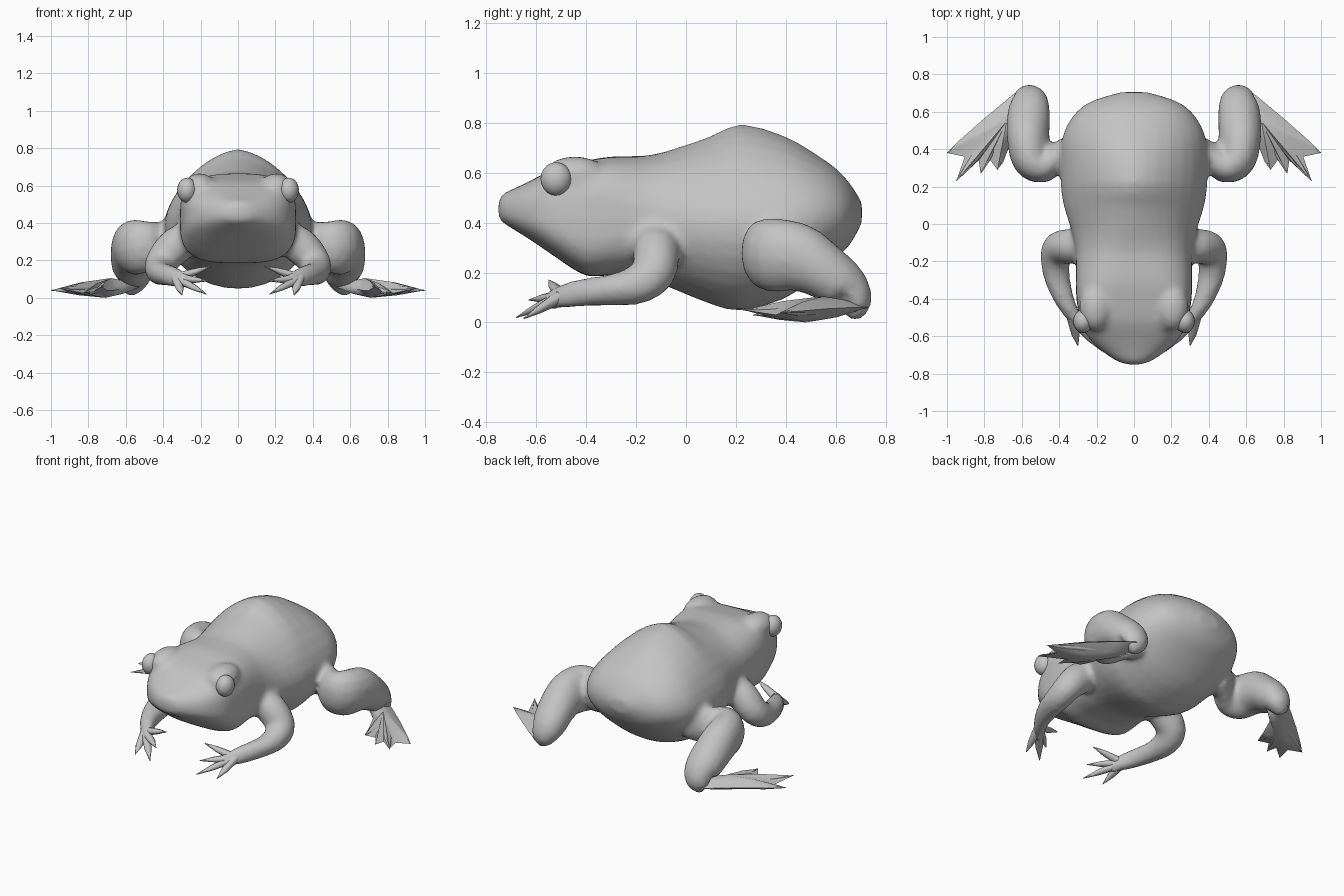
import bpy, bmesh, math
from mathutils import Vector

if "Cube" in bpy.data.objects:
    bpy.data.objects.remove(bpy.data.objects["Cube"])

skin = bpy.data.materials.new("grey_skin")
skin.diffuse_color = (0.55, 0.55, 0.55, 1)
skin.use_nodes = True
skin.node_tree.nodes["Principled BSDF"].inputs["Base Color"].default_value = skin.diffuse_color


def finish(name, bm, mirror=False, angle=60):
    bmesh.ops.remove_doubles(bm, verts=bm.verts, dist=1e-5)
    bmesh.ops.recalc_face_normals(bm, faces=bm.faces)
    me = bpy.data.meshes.new(name)
    bm.to_mesh(me)
    bm.free()
    me.materials.append(skin)
    ob = bpy.data.objects.new(name, me)
    bpy.context.collection.objects.link(ob)
    bpy.ops.object.select_all(action='DESELECT')
    ob.select_set(True)
    bpy.context.view_layer.objects.active = ob
    bpy.ops.object.shade_smooth_by_angle(angle=math.radians(angle))
    if mirror:
        ob.modifiers.new("mirror", 'MIRROR')
    return ob


def skin_rings(bm, rings):
    """Bridge consecutive rings of points and cap both ends."""
    vs = [[bm.verts.new(p) for p in r] for r in rings]
    n = len(vs[0])
    for a, b in zip(vs, vs[1:]):
        for i in range(n):
            j = (i + 1) % n
            bm.faces.new((a[i], a[j], b[j], b[i]))
    bm.faces.new(vs[0])
    bm.faces.new(vs[-1])


def smooth_path(rows, steps):
    """Catmull-Rom through rows of numbers."""
    out = []
    for i in range(len(rows) - 1):
        p0, p1, p2, p3 = (rows[max(0, min(len(rows) - 1, i + k))] for k in (-1, 0, 1, 2))
        for s in range(steps):
            t = s / steps
            out.append([0.5 * (2 * b + (c - a) * t + (2 * a - 5 * b + 4 * c - d) * t * t
                               + (3 * b - a - 3 * c + d) * t ** 3)
                        for a, b, c, d in zip(p0, p1, p2, p3)])
    return out + [list(rows[-1])]


def tube(bm, rows, n=12, steps=3):
    """Rows are x, y, z, side radius, upright radius."""
    rows = smooth_path(rows, steps) if steps > 1 else rows
    pts = [Vector(r[:3]) for r in rows]
    rings, side = [], None
    for i, p in enumerate(pts):
        t = (pts[min(i + 1, len(pts) - 1)] - pts[max(i - 1, 0)]).normalized()
        side = t.cross(Vector((0, 0, 1))) if side is None else side - t * side.dot(t)
        side.normalize()
        up = side.cross(t)
        rw, rh = rows[i][3:5]
        rings.append([p + side * rw * math.cos(a) + up * rh * math.sin(a)
                      for a in (2 * math.pi * k / n for k in range(n))])
    skin_rings(bm, rings)


def web(bm, top, bottom, rim):
    """Domed web: a rim joined through a middle ring to an upper and a lower apex."""
    edge = [bm.verts.new(p) for p in rim]
    n = len(edge)
    for apex in (Vector(top), Vector(bottom)):
        a = bm.verts.new(apex)
        mid = []
        for p in rim:
            q = Vector(p).lerp(apex, 0.5)
            q.z += (apex.z - p[2]) * 0.15
            mid.append(bm.verts.new(q))
        for i in range(n):
            j = (i + 1) % n
            bm.faces.new((edge[i], edge[j], mid[j], mid[i]))
            bm.faces.new((mid[i], mid[j], a))


def ellipsoid(name, centre, radii, u=16, v=10):
    bm = bmesh.new()
    bmesh.ops.create_uvsphere(bm, u_segments=u, v_segments=v, radius=1)
    for vert in bm.verts:
        vert.co = Vector(c + r * q for c, r, q in zip(centre, radii, vert.co))
    return finish(name, bm, True)


# Body and head: y, half width, bottom, widest height, top, upper and lower roundness
sections = [
    (-0.752, 0.03, 0.415, 0.45, 0.49, 2, 2),
    (-0.735, 0.09, 0.40, 0.44, 0.515, 2.3, 2),
    (-0.67, 0.185, 0.36, 0.43, 0.545, 2.7, 2.3),
    (-0.60, 0.25, 0.315, 0.42, 0.58, 3.2, 2.6),
    (-0.52, 0.288, 0.26, 0.41, 0.62, 3.6, 2.9),
    (-0.40, 0.308, 0.185, 0.41, 0.648, 3.6, 3.2),
    (-0.30, 0.312, 0.19, 0.41, 0.665, 3.0, 3),
    (-0.15, 0.312, 0.17, 0.40, 0.669, 2.3, 2.3),
    (-0.03, 0.337, 0.125, 0.39, 0.702, 1.9, 2),
    (0.10, 0.377, 0.073, 0.39, 0.747, 1.7, 2),
    (0.22, 0.393, 0.047, 0.39, 0.796, 1.6, 2),
    (0.39, 0.392, 0.093, 0.40, 0.749, 1.7, 2),
    (0.50, 0.372, 0.167, 0.41, 0.688, 1.8, 2),
    (0.60, 0.308, 0.255, 0.42, 0.618, 2, 2),
    (0.66, 0.22, 0.315, 0.43, 0.553, 2, 2),
    (0.705, 0.07, 0.40, 0.44, 0.48, 2, 2),
]
bm = bmesh.new()
rings = []
for y, w, lo, mid, hi, eu, el in smooth_path(sections, 2):
    ring = []
    for k in range(32):
        c, s = math.cos(2 * math.pi * k / 32), math.sin(2 * math.pi * k / 32)
        e = 2 / (eu if s > 0 else el)
        h = (hi - mid) if s > 0 else (mid - lo)
        ring.append((w * math.copysign(abs(c) ** e, c), y,
                     mid + h * math.copysign(abs(s) ** e, s)))
    rings.append(ring)
skin_rings(bm, rings)
parts = [finish("body", bm)]

# Brow ridges
parts.append(ellipsoid("brow", (0.205, -0.445, 0.585), (0.09, 0.13, 0.082)))

# Front legs
bm = bmesh.new()
tube(bm, [(0.24, -0.12, 0.34, 0.09, 0.08), (0.33, -0.12, 0.28, 0.095, 0.10),
          (0.405, -0.13, 0.20, 0.09, 0.088), (0.42, -0.20, 0.15, 0.08, 0.08),
          (0.408, -0.30, 0.13, 0.063, 0.07), (0.37, -0.41, 0.12, 0.058, 0.053),
          (0.325, -0.49, 0.105, 0.053, 0.038), (0.27, -0.56, 0.085, 0.038, 0.024)])
parts.append(finish("front_leg", bm, True))

# Hind legs: narrow hip, bulky knee, shank folding back to the heel
bm = bmesh.new()
tube(bm, [(0.30, 0.42, 0.30, 0.08, 0.10), (0.40, 0.37, 0.29, 0.07, 0.12),
          (0.48, 0.31, 0.275, 0.09, 0.138), (0.545, 0.345, 0.27, 0.107, 0.15),
          (0.565, 0.45, 0.26, 0.114, 0.14), (0.565, 0.56, 0.20, 0.117, 0.112),
          (0.56, 0.635, 0.14, 0.108, 0.10), (0.575, 0.67, 0.095, 0.093, 0.075),
          (0.61, 0.65, 0.065, 0.07, 0.05)], 14)
parts.append(finish("hind_leg", bm, True))

# Fuse body, brows and legs into one soft skin
bpy.ops.object.select_all(action='DESELECT')
for ob in parts:
    ob.select_set(True)
bpy.context.view_layer.objects.active = parts[0]
bpy.ops.object.convert(target='MESH')
bpy.ops.object.join()
body = bpy.context.view_layer.objects.active
body.name = "body_and_legs"
remesh = body.modifiers.new("fuse", 'REMESH')
remesh.mode = 'VOXEL'
remesh.voxel_size = 0.018
remesh.use_smooth_shade = True
soft = body.modifiers.new("soften", 'SMOOTH')
soft.factor = 0.5
soft.iterations = 6

# Eyes
ellipsoid("eye", (0.272, -0.52, 0.575), (0.054, 0.063, 0.067))

# Front feet: pointed fingers spreading from the palm
bm = bmesh.new()
for tip in ((0.30, -0.65, 0.015), (0.17, -0.68, 0.02), (0.16, -0.63, 0.09), (0.14, -0.55, 0.17)):
    a, b = Vector((0.33, -0.50, 0.105)), Vector(tip)
    m = a.lerp(b, 0.6)
    tube(bm, [(*a, 0.03, 0.028), (*m, 0.022, 0.016), (*b, 0.002, 0.002)], 8, 1)
finish("front_fingers", bm, True)

# Hind feet: web with scalloped edge plus long toes
bm = bmesh.new()
tips = [(1.0, 0.38, 0.04), (0.95, 0.23, 0.05), (0.82, 0.27, 0.03), (0.73, 0.29, 0.06)]
notches = [(0.905, 0.36, 0.03), (0.83, 0.34, 0.025), (0.775, 0.35, 0.03)]
rim = [(0.52, 0.72, 0.06), (0.60, 0.73, 0.06), (0.68, 0.665, 0.06), (0.80, 0.565, 0.055),
       (0.93, 0.45, 0.045)]
for i, tip in enumerate(tips):
    rim.append(tip)
    if i < 3:
        rim.append(notches[i])
rim += [(0.70, 0.33, 0.04), (0.665, 0.42, 0.04), (0.62, 0.53, 0.05), (0.52, 0.62, 0.06)]
web(bm, (0.68, 0.55, 0.105), (0.71, 0.48, 0.0), rim)
for tip in tips:
    a, b = Vector((0.69, 0.56, 0.05)), Vector(tip)
    m = a.lerp(b, 0.65)
    tube(bm, [(*a, 0.03, 0.03), (*m, 0.022, 0.017), (*b, 0.002, 0.002)], 8, 1)
finish("hind_foot", bm, True)
